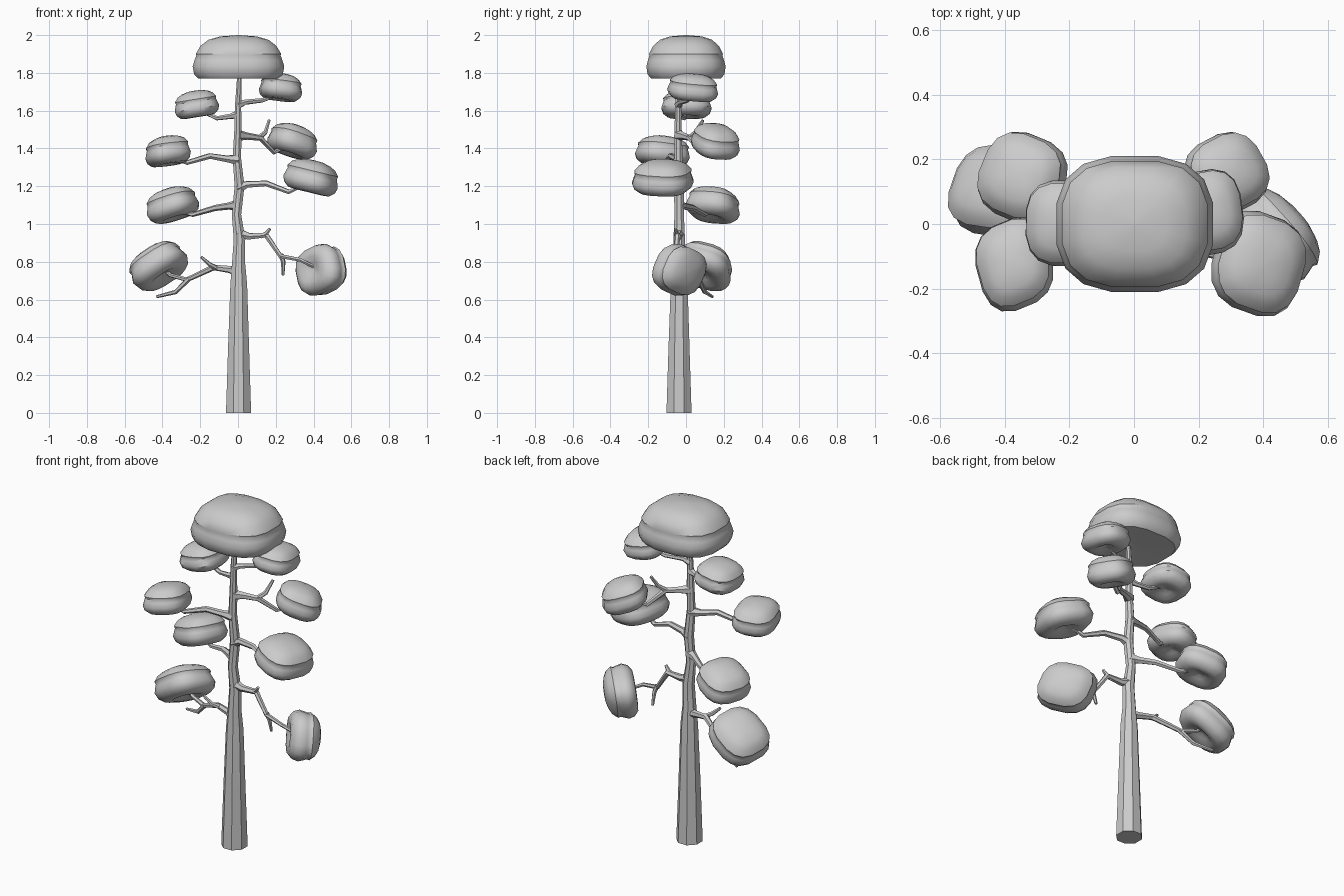
import bpy, math
from mathutils import Vector, Matrix

if "Cube" in bpy.data.objects:
    bpy.data.objects.remove(bpy.data.objects["Cube"])

Z = Vector((0, 0, 1))


def loft(name, rings, angle):
    """Skin a list of equal rings and close both ends."""
    n = len(rings[0])
    verts = [v for r in rings for v in r]
    faces = [tuple(reversed(range(n))),
             tuple(range(len(verts) - n, len(verts)))]
    for i in range(len(rings) - 1):
        for j in range(n):
            k = (j + 1) % n
            faces.append((i * n + j, i * n + k, (i + 1) * n + k, (i + 1) * n + j))
    me = bpy.data.meshes.new(name)
    me.from_pydata(verts, [], faces)
    ob = bpy.data.objects.new(name, me)
    bpy.context.collection.objects.link(ob)
    bpy.ops.object.select_all(action='DESELECT')
    ob.select_set(True)
    bpy.context.view_layer.objects.active = ob
    bpy.ops.object.shade_smooth_by_angle(angle=math.radians(angle))
    return ob


def tube(name, pts, radii, sides=6):
    """Tapered faceted tube along a path."""
    pts = [Vector(p) for p in pts]
    q = Z.rotation_difference((pts[1] - pts[0]).normalized())
    prev = (pts[1] - pts[0]).normalized()
    rings = []
    for i, p in enumerate(pts):
        t = (pts[min(i + 1, len(pts) - 1)] - pts[max(i - 1, 0)]).normalized()
        q = prev.rotation_difference(t) @ q
        prev = t
        rings.append([p + q @ Vector((math.cos(a), math.sin(a), 0)) * radii[i]
                      for a in ((j + .5) * math.tau / sides for j in range(sides))])
    return loft(name, rings, 30)


# radius / height: dimpled underside, round lip, waist, sharp crease, dome
PAD = [(.03, .16), (.25, .10), (.5, .01), (.75, .03), (.93, .16), (1, .33),
       (.94, .5), (.90, .6), (.93, .68), (.78, .84), (.58, .93), (.3, .99), (.03, 1)]
CAP = [(.03, .06), (.5, .02), (.88, 0), (.97, .1), (1, .28), (.96, .42),
       (.92, .53), (.93, .57), (.83, .75), (.66, .89), (.4, .97), (.03, 1)]


def clump(name, lo, hi, axis=(0, 0, 1), profile=PAD, yaw=None, thick=1.1):
    """Rounded-square leaf pad tilted to an axis and fitted to its extents."""
    lo, hi = Vector(lo), Vector(hi)
    mid = (lo + hi) / 2
    if yaw is None:
        yaw = math.atan2(mid.y, mid.x)
    rot = Z.rotation_difference(Vector(axis).normalized()).to_matrix() @ Matrix.Rotation(yaw, 3, 'Z')
    n, e = 16, 2 / 2.7
    rings = []
    for r, z in profile:
        ring = []
        for j in range(n):
            a = (j + .5) * math.tau / n
            c, s = math.cos(a), math.sin(a)
            ring.append(rot @ Vector((r * math.copysign(abs(c) ** e, c),
                                      r * math.copysign(abs(s) ** e, s), z * thick)))
        rings.append(ring)
    allv = [v for r in rings for v in r]
    for k in range(3):
        a, b = min(v[k] for v in allv), max(v[k] for v in allv)
        for v in allv:
            v[k] = lo[k] + (v[k] - a) / (b - a) * (hi[k] - lo[k])
    return loft(name, rings, 40)


# trunk
tube("trunk",
     [(.003, -.037, 0), (.003, -.037, .35), (.004, -.036, .68), (.003, -.036, .8),
      (.008, -.036, .92), (-.008, -.036, 1.05), (.008, -.038, 1.2), (-.006, -.04, 1.35),
      (.0, -.042, 1.5), (0, -.04, 1.62), (.01, -.037, 1.83)],
     [.072, .06, .048, .037, .033, .027, .028, .024, .021, .018, .012], 8)

# main branches
branches = {
    "low_right": [(0, -.037, .95), (.06, -.04, .935), (.15, -.045, .94), (.225, -.055, .83),
                  (.33, -.075, .81), (.43, -.045, .76)],
    "low_left": [(0, -.036, .75), (-.05, -.02, .76), (-.13, 0, .77), (-.27, .07, .705),
                 (-.36, .09, .73), (-.41, .1, .78)],
    "mid_left": [(0, -.037, 1.1), (-.05, -.01, 1.095), (-.12, .04, 1.085), (-.24, .1, 1.05),
                 (-.34, .14, 1.08)],
    "mid_right": [(0, -.038, 1.19), (.05, -.045, 1.21), (.15, -.07, 1.215), (.27, -.1, 1.17),
                  (.37, -.12, 1.22)],
    "upper_left": [(0, -.04, 1.34), (-.06, -.05, 1.345), (-.15, -.08, 1.36), (-.27, -.11, 1.325),
                   (-.37, -.12, 1.36)],
    "upper_right": [(0, -.04, 1.47), (.05, -.01, 1.465), (.12, .02, 1.455), (.19, .09, 1.38),
                    (.28, .14, 1.42)],
    "top_left": [(0, -.04, 1.58), (-.04, -.03, 1.57), (-.11, -.01, 1.56), (-.2, 0, 1.6)],
    "top_right": [(0, -.04, 1.63), (.04, -.03, 1.645), (.13, .01, 1.655), (.22, .03, 1.69)],
}
for name, pts in branches.items():
    k = .75 if name.startswith("top") else 1
    tube("branch_" + name, pts, [k * r for r in (.03, .019, .016, .013, .011, .009)][:len(pts)])

# short bare twigs
twigs = [
    [(.12, -.043, .935), (.15, -.05, .95), (.17, -.055, .975)],
    [(.225, -.055, .84), (.24, -.05, .8), (.238, -.03, .73)],
    [(-.11, -.005, .765), (-.15, -.03, .785), (-.195, -.04, .825)],
    [(-.26, .065, .71), (-.33, .1, .64), (-.43, .14, .615)],
    [(.11, .015, .0 + 1.455), (.145, .05, 1.485), (.165, .09, 1.55)],
]
for i, pts in enumerate(twigs):
    tube(f"twig_{i + 1}", pts, (.014, .012, .008))

# leaf pads
clump("crown", (-.24, -.21, 1.77), (.245, .21, 2), profile=CAP, yaw=0)
clump("leaves_top_right", (.11, -.10, 1.645), (.34, .17, 1.80), (.1, .1, 1))
clump("leaves_top_left", (-.335, -.13, 1.555), (-.10, .135, 1.71), (-.15, 0, 1))
clump("leaves_upper_right", (.155, .025, 1.34), (.42, .285, 1.535), (.25, .15, 1))
clump("leaves_upper_left", (-.49, -.27, 1.30), (-.25, .02, 1.47), (-.12, .1, 1))
clump("leaves_mid_right", (.24, -.285, 1.145), (.53, .04, 1.345), (.22, 0, 1))
clump("leaves_mid_left", (-.485, 0, 1.0), (-.205, .285, 1.20), (-.25, .15, 1))
clump("leaves_low_left", (-.575, -.04, .645), (-.265, .245, .91), (-.5, .35, .85))
clump("leaves_low_right", (.305, -.18, .62), (.575, .11, .895), (.75, .6, -.1), yaw=.3)
